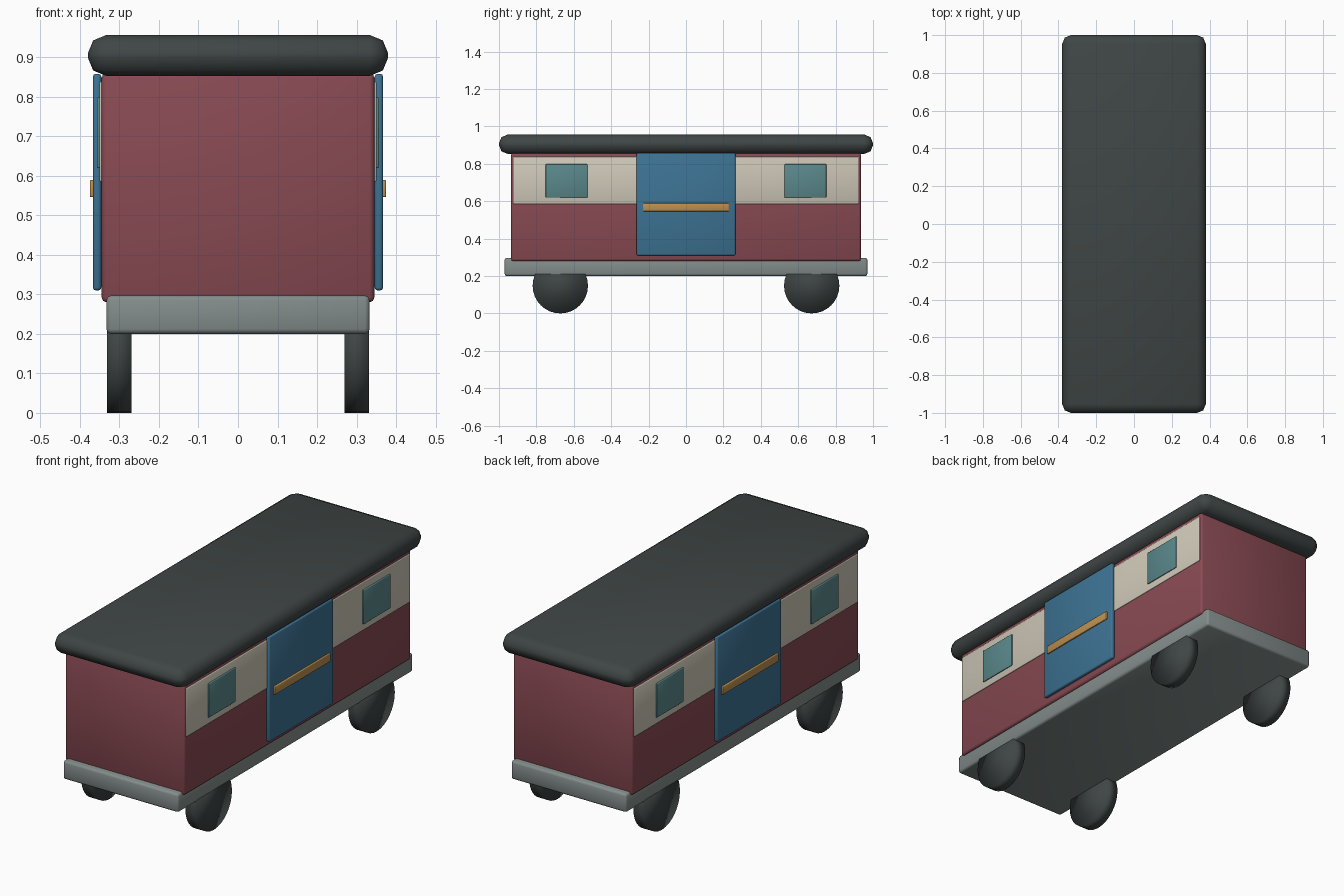
import bpy, bmesh, math
from mathutils import Matrix

if "Cube" in bpy.data.objects:
    bpy.data.objects.remove(bpy.data.objects["Cube"])


def material(name, hex_code):
    """Flat colour from an sRGB hex code, stored as linear values."""
    rgb = [int(hex_code[i:i + 2], 16) / 255 for i in (0, 2, 4)]
    lin = [c / 12.92 if c <= 0.04045 else ((c + 0.055) / 1.055) ** 2.4 for c in rgb]
    m = bpy.data.materials.new(name)
    m.diffuse_color = (*lin, 1)
    m.use_nodes = True
    m.node_tree.nodes["Principled BSDF"].inputs["Base Color"].default_value = m.diffuse_color
    return m


CHARCOAL = material("charcoal", "3F4645")
RED = material("dull_red", "894A53")
GREY = material("grey", "838D8B")
CREAM = material("cream", "CFC9B8")
BLUE = material("blue", "3D7394")
TEAL = material("teal_glass", "5A888B")
WOOD = material("ochre", "BC9050")


def finish(name, bm, mat, angle=50):
    mesh = bpy.data.meshes.new(name)
    bm.to_mesh(mesh)
    bm.free()
    mesh.materials.append(mat)
    obj = bpy.data.objects.new(name, mesh)
    bpy.context.collection.objects.link(obj)
    bpy.ops.object.select_all(action='DESELECT')
    obj.select_set(True)
    bpy.context.view_layer.objects.active = obj
    bpy.ops.object.shade_smooth_by_angle(angle=math.radians(angle))
    return obj


def box(name, x, y, z, mat, bevel=0.0, segments=2):
    """Box between (min, max) pairs, with rounded edges."""
    bm = bmesh.new()
    bmesh.ops.create_cube(bm, size=1)
    spans = (x, y, z)
    bmesh.ops.scale(bm, vec=[b - a for a, b in spans], verts=bm.verts)
    bmesh.ops.translate(bm, vec=[(a + b) / 2 for a, b in spans], verts=bm.verts)
    if bevel:
        bmesh.ops.bevel(bm, geom=bm.edges[:], offset=bevel, segments=segments,
                        profile=0.5, affect='EDGES')
    return finish(name, bm, mat)


def side_box(name, side, x, y, z, mat, bevel=0.0):
    """Box on the left (-1) or right (+1) flank."""
    return box(name, sorted((side * x[0], side * x[1])), y, z, mat, bevel)


# Main shell: chassis, body, roof
box("chassis", (-0.333, 0.333), (-0.97, 0.97), (0.20, 0.297), GREY, 0.012)
box("body", (-0.345, 0.345), (-0.935, 0.935), (0.28, 0.86), RED, 0.012)
box("roof", (-0.38, 0.38), (-1.0, 1.0), (0.853, 0.956), CHARCOAL, 0.046)

for side, label in ((-1, "left"), (1, "right")):
    # Cream band, sliding door and door rail
    side_box(f"{label}_band", side, (0.342, 0.3505), (-0.923, 0.923), (0.585, 0.838), CREAM, 0.004)
    side_box(f"{label}_door", side, (0.346, 0.367), (-0.264, 0.264), (0.31, 0.858), BLUE, 0.007)
    side_box(f"{label}_door_rail", side, (0.362, 0.375), (-0.23, 0.23), (0.546, 0.589), WOOD, 0.003)

    for end, place in ((-1, "front"), (1, "back")):
        # Windows
        y = sorted((end * 0.527, end * 0.75))
        side_box(f"{place}_{label}_window", side, (0.348, 0.357), y, (0.62, 0.798), TEAL, 0.003)

        # Wheels: solid discs, fully smooth shaded
        bm = bmesh.new()
        bmesh.ops.create_cone(bm, cap_ends=True, segments=32, radius1=0.148,
                              radius2=0.148, depth=0.062)
        bm.transform(Matrix.Translation((side * 0.301, end * 0.672, 0.148))
                     @ Matrix.Rotation(math.pi / 2, 4, 'Y'))
        finish(f"{place}_{label}_wheel", bm, CHARCOAL, 180)
